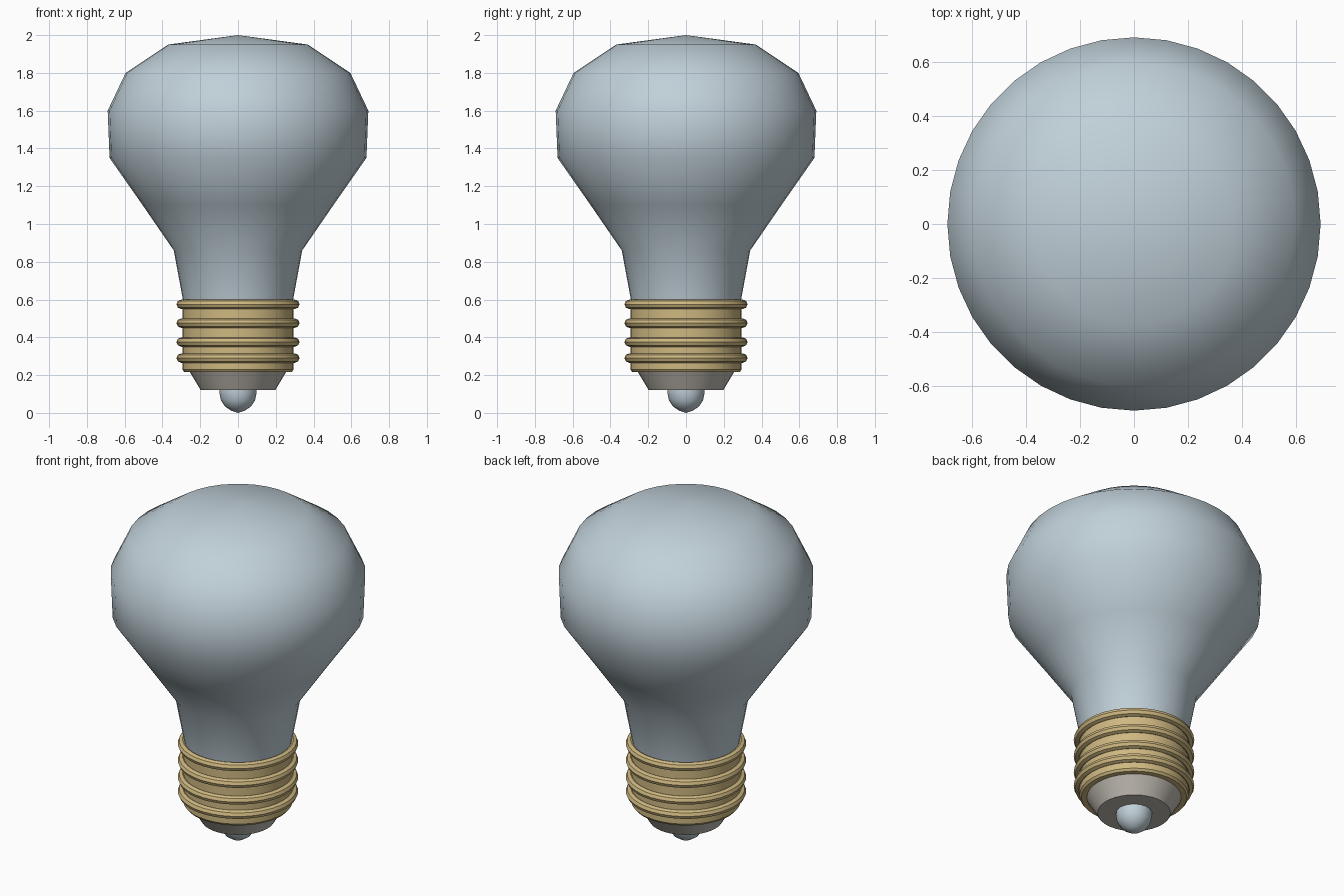
import bpy, bmesh, math

cube = bpy.data.objects.get("Cube")
if cube:
    bpy.data.objects.remove(cube, do_unlink=True)


def material(name, rgb):
    m = bpy.data.materials.new(name)
    m.use_nodes = True
    m.diffuse_color = (*rgb, 1)
    m.node_tree.nodes["Principled BSDF"].inputs["Base Color"].default_value = (*rgb, 1)
    return m


glass = material("pale_blue_glass", (0.53, 0.63, 0.69))
brass = material("brass", (0.62, 0.48, 0.22))
ceramic = material("warm_grey_insulator", (0.52, 0.49, 0.44))


def lathe(name, profile, mat, angle, steps=36, closed=False):
    """Spin an (r, z) profile around the z axis."""
    bm = bmesh.new()
    verts = [bm.verts.new((r, 0, z)) for r, z in profile]
    edges = [bm.edges.new(pair) for pair in zip(verts, verts[1:])]
    if closed:
        edges.append(bm.edges.new((verts[-1], verts[0])))
    bmesh.ops.spin(bm, geom=verts + edges, axis=(0, 0, 1), cent=(0, 0, 0),
                   angle=math.tau, steps=steps, use_duplicate=False)
    bmesh.ops.remove_doubles(bm, verts=bm.verts[:], dist=0.0005)
    bmesh.ops.recalc_face_normals(bm, faces=bm.faces[:])
    mesh = bpy.data.meshes.new(name)
    bm.to_mesh(mesh)
    bm.free()
    mesh.materials.append(mat)
    obj = bpy.data.objects.new(name, mesh)
    bpy.context.collection.objects.link(obj)
    bpy.ops.object.select_all(action="DESELECT")
    obj.select_set(True)
    bpy.context.view_layer.objects.active = obj
    bpy.ops.object.shade_smooth_by_angle(angle=math.radians(angle))
    return obj


# Glass envelope
lathe("glass_bulb", [(0.29, 0.59), (0.34, 0.86), (0.505, 1.1), (0.68, 1.35),
                     (0.69, 1.6), (0.595, 1.8), (0.37, 1.95), (0, 2)], glass, 60)

# Metal screw base with a chamfered lower rim
lathe("screw_base", [(0, 0.59), (0.295, 0.59), (0.295, 0.23), (0.285, 0.217),
                     (0, 0.217)], brass, 30)

# Raised thread rings
for i, z in enumerate((0.575, 0.475, 0.375, 0.29)):
    section = [(0.3 + 0.026 * math.cos(a), z + 0.025 * math.sin(a))
               for a in (math.tau * k / 8 for k in range(8))]
    lathe(f"thread_ring_{i + 1}", section, brass, 30, closed=True)

# Tapered insulator and rounded contact tip
lathe("insulator", [(0, 0.22), (0.257, 0.22), (0.197, 0.12), (0, 0.12)], ceramic, 30)
tip = [(0.098 * math.cos(a), 0.105 - 0.1 * math.sin(a))
       for a in (math.pi / 2 * k / 4 for k in range(5))]
lathe("contact_tip", [(0.098, 0.13)] + tip[:-1] + [(0, 0)], glass, 60, steps=16)
